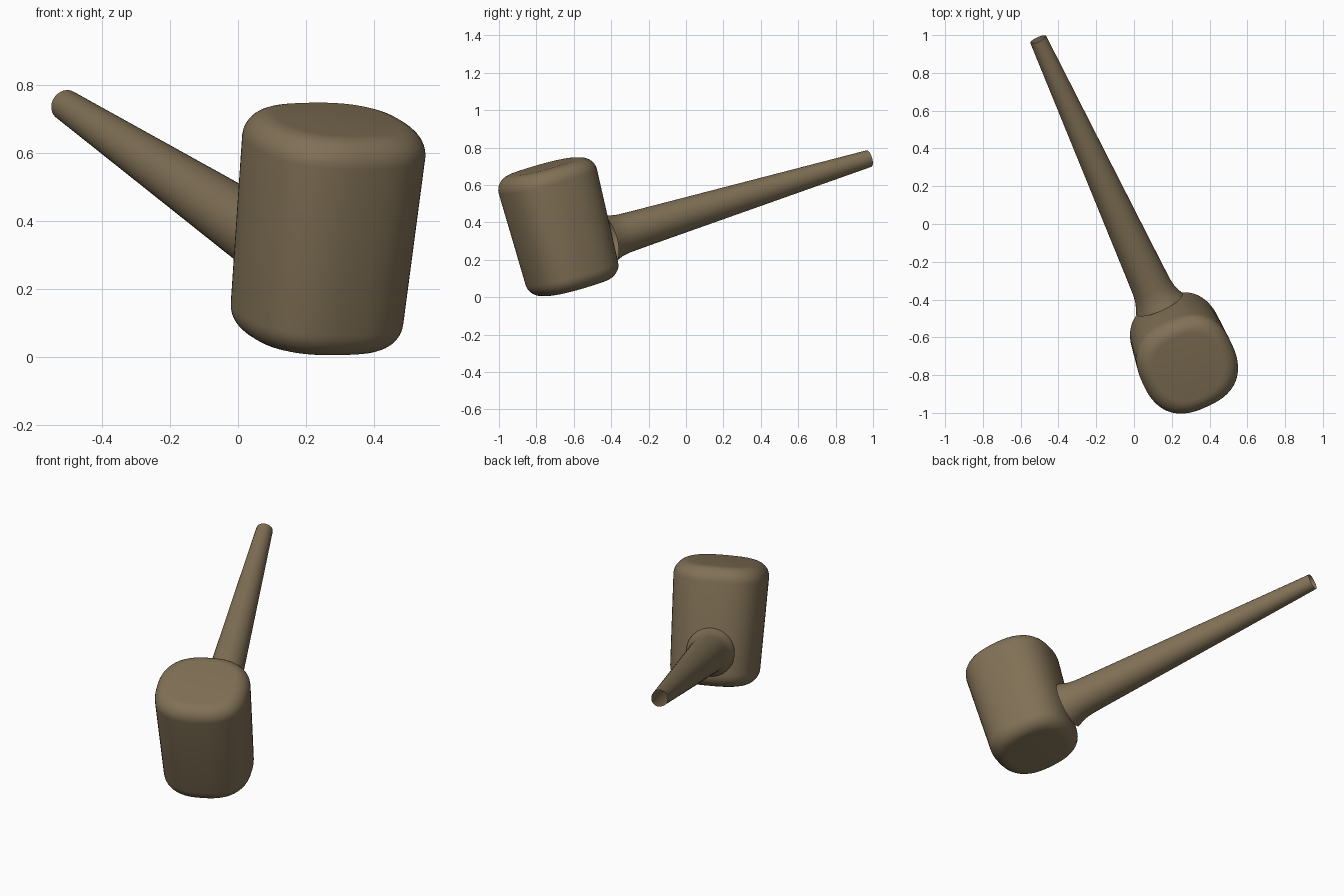
import bpy
import bmesh
from math import cos, sin, pi, copysign
from mathutils import Vector

cube = bpy.data.objects.get("Cube")
if cube:
    bpy.data.objects.remove(cube, do_unlink=True)

wood = bpy.data.materials.new("brown_wood")
wood.use_nodes = True
brown = (0.22, 0.165, 0.093, 1)
wood.diffuse_color = brown
wood.node_tree.nodes["Principled BSDF"].inputs["Base Color"].default_value = brown

# Tool axes: along the handle, up through the head, and across
along = Vector((-0.401, 0.876, 0.268)).normalized()
up = Vector((0.096, -0.25, 0.963))
up = (up - along * up.dot(along)).normalized()
across = along.cross(up)


def loft(name, origin, axis, u, v, profile, sides, power, capped):
    """Sweep superellipse rings (distance, radius) along an axis."""
    bm = bmesh.new()
    rings = []
    for dist, radius in profile:
        ring = []
        for i in range(sides):
            a = 2 * pi * i / sides
            x = copysign(abs(cos(a)) ** (2 / power), cos(a))
            y = copysign(abs(sin(a)) ** (2 / power), sin(a))
            ring.append(bm.verts.new(origin + axis * dist + (u * x + v * y) * radius))
        rings.append(ring)
    for low, high in zip(rings, rings[1:]):
        for i in range(sides):
            j = (i + 1) % sides
            bm.faces.new((low[i], low[j], high[j], high[i]))
    if capped:
        bm.faces.new(rings[0][::-1])
        bm.faces.new(rings[-1])
    bmesh.ops.recalc_face_normals(bm, faces=bm.faces)
    mesh = bpy.data.meshes.new(name)
    bm.to_mesh(mesh)
    bm.free()
    mesh.materials.append(wood)
    obj = bpy.data.objects.new(name, mesh)
    bpy.context.collection.objects.link(obj)
    bpy.context.view_layer.objects.active = obj
    obj.select_set(True)
    bpy.ops.object.shade_smooth_by_angle(angle=0.7)
    obj.select_set(False)


# Mallet head: slightly wider on top, with rounded rims
half, rim, low_r, high_r = 0.335, 0.08, 0.243, 0.258
steps = [i * pi / 16 for i in range(9)]
bottom = [(-half + rim * (1 - sin(a)), low_r - rim * (1 - cos(a))) for a in reversed(steps)]
top = [(half - rim * (1 - sin(a)), high_r - rim * (1 - cos(a))) for a in steps]
bottom.sort()
loft("mallet_head", Vector((0.257, -0.675, 0.375)), up, across, along,
     bottom + top, 64, 2.5, True)

# Handle: tapered open tube, flaring where it meets the head
handle = [(0, 0.046), (0.5, 0.066), (1.0, 0.086), (1.4, 0.102),
          (1.5, 0.107), (1.54, 0.113), (1.57, 0.123), (1.6, 0.135)]
loft("handle", Vector((-0.507, 0.977, 0.741)), -along, across, up,
     handle, 40, 2, False)
